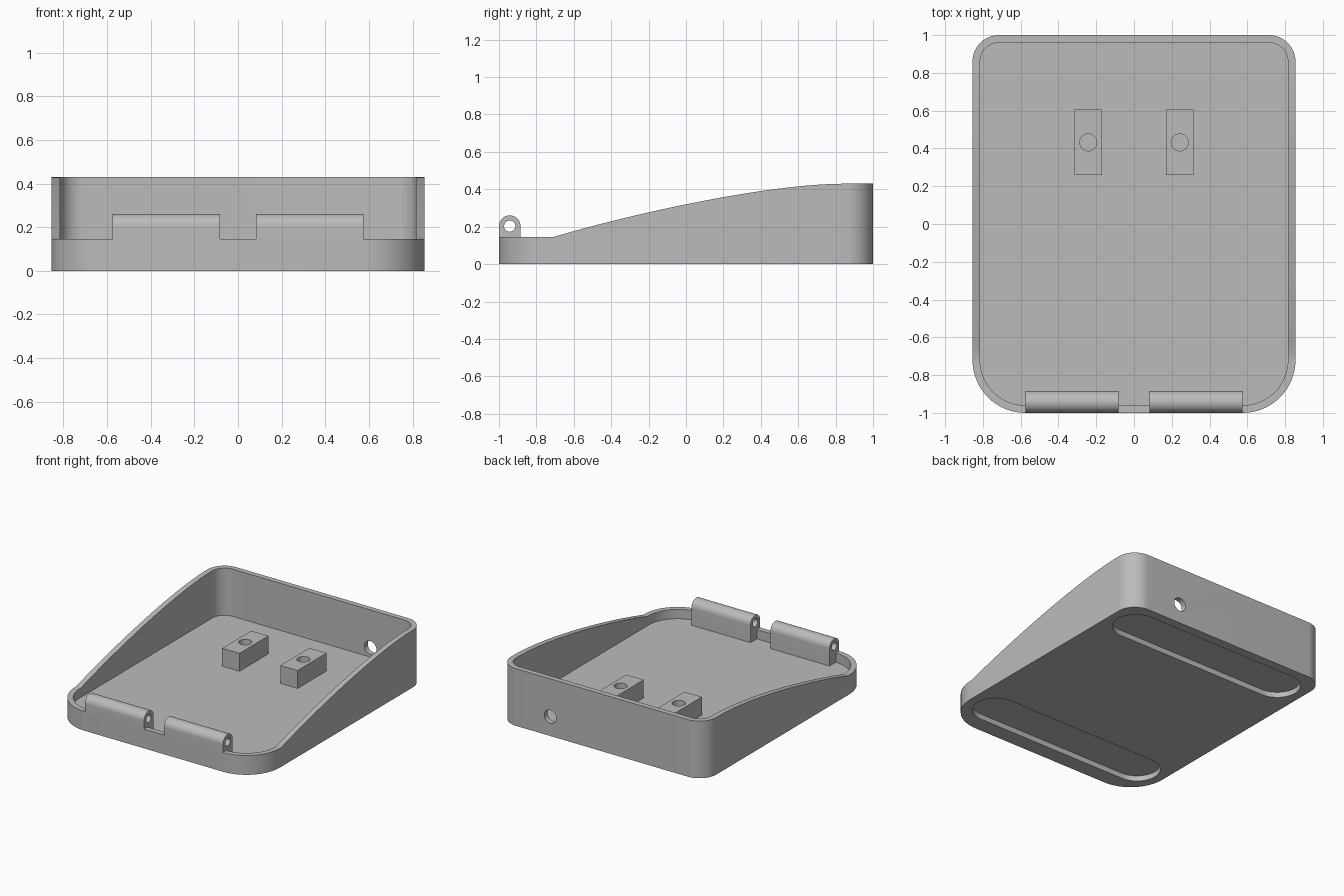
import bpy, bmesh, math

if "Cube" in bpy.data.objects:
    bpy.data.objects.remove(bpy.data.objects["Cube"])

FLOOR, RIM, TOP = 0.075, 0.145, 0.43
grey = bpy.data.materials.new("grey plastic")
grey.diffuse_color = (0.5, 0.5, 0.5, 1)
grey.use_nodes = True
grey.node_tree.nodes["Principled BSDF"].inputs["Base Color"].default_value = grey.diffuse_color


def prism(name, pts, axis, lo, hi):
    """Extrude a closed 2D profile along an axis."""
    place = {"X": lambda u, v, w: (w, u, v),
             "Y": lambda u, v, w: (u, w, v),
             "Z": lambda u, v, w: (u, v, w)}[axis]
    bm = bmesh.new()
    a = [bm.verts.new(place(u, v, lo)) for u, v in pts]
    b = [bm.verts.new(place(u, v, hi)) for u, v in pts]
    bm.faces.new(a)
    bm.faces.new(b)
    n = len(pts)
    for i in range(n):
        j = (i + 1) % n
        bm.faces.new((a[i], a[j], b[j], b[i]))
    bmesh.ops.recalc_face_normals(bm, faces=bm.faces)
    me = bpy.data.meshes.new(name)
    bm.to_mesh(me)
    bm.free()
    me.materials.append(grey)
    ob = bpy.data.objects.new(name, me)
    bpy.context.collection.objects.link(ob)
    return ob


def arc(cx, cy, r, a0, a1, n=16):
    return [(cx + r * math.cos(math.radians(a0 + (a1 - a0) * i / n)),
             cy + r * math.sin(math.radians(a0 + (a1 - a0) * i / n)))
            for i in range(n + 1)]


def circle(cx, cy, r, n=40):
    return arc(cx, cy, r, 0, 360, n)[:-1]


def outline(inset):
    """Rounded plan shape: tight rear corners, wide front corners."""
    rb, rf = 0.14 - inset, 0.28 - inset
    return (arc(0.715, 0.86, rb, 0, 90) + arc(-0.715, 0.86, rb, 90, 180)
            + arc(-0.575, -0.72, rf, 180, 270) + arc(0.575, -0.72, rf, 270, 360))


def cut(ob, cutters):
    """Subtract the cutters, then remove them."""
    for c in cutters:
        m = ob.modifiers.new("cut", "BOOLEAN")
        m.operation, m.solver, m.object = "DIFFERENCE", "EXACT", c
        c.hide_render = True
    bpy.context.view_layer.update()
    dg = bpy.context.evaluated_depsgraph_get()
    me = bpy.data.meshes.new_from_object(ob.evaluated_get(dg))
    ob.modifiers.clear()
    ob.data = me
    for c in cutters:
        bpy.data.objects.remove(c)


def smooth(ob):
    bpy.ops.object.select_all(action="DESELECT")
    ob.select_set(True)
    bpy.context.view_layer.objects.active = ob
    bpy.ops.object.shade_smooth_by_angle(angle=math.radians(30))


# Swept rim line, seen from the side
p = [(-0.71, RIM), (-0.25, 0.28), (0.45, TOP), (0.85, TOP)]
rim = []
for i in range(25):
    t = i / 24
    k = [(1 - t) ** 3, 3 * t * (1 - t) ** 2, 3 * t * t * (1 - t), t ** 3]
    rim.append(tuple(sum(k[j] * p[j][d] for j in range(4)) for d in (0, 1)))
above_rim = [(-1.2, RIM)] + rim + [(1.2, TOP), (1.2, 0.8), (-1.2, 0.8)]

# Tray: hollow shell with sloped rim, underside foot recesses and a cable hole
tray = prism("tray", outline(0), "Z", 0, 0.5)
cutters = [prism("cavity", outline(0.04), "Z", FLOOR, 0.9),
           prism("rim_cutter", above_rim, "X", -1.2, 1.2),
           prism("cable_hole", circle(0.43, 0.145, 0.05), "Y", 0.9, 1.1)]
for y in (0.77, -0.72):
    slot = arc(0.63, y, 0.16, -90, 90, 24) + arc(-0.63, y, 0.16, 90, 270, 24)
    cutters.append(prism("foot_recess", slot, "Z", -0.1, 0.04))
cut(tray, cutters)
smooth(tray)

# Hinge knuckles on the front wall and drilled mounting blocks on the floor
hy, hz, hr = -0.9425, 0.203, 0.0575
knuckle = ([(-0.96, FLOOR - 0.005), (hy + hr, FLOOR - 0.005)]
           + arc(hy, hz, hr, 0, 180, 24) + [(-1.0, RIM), (-0.96, RIM)])
for side, s in (("left", -1), ("right", 1)):
    x0, x1 = sorted((s * 0.083, s * 0.575))
    hinge = prism("hinge_" + side, knuckle, "X", x0, x1)
    cut(hinge, [prism("pin_hole", circle(hy, hz, 0.03), "X", x0 - 0.1, x1 + 0.1)])
    smooth(hinge)

    cx = s * 0.242
    square = [(cx - 0.072, 0.26), (cx + 0.072, 0.26),
              (cx + 0.072, 0.605), (cx - 0.072, 0.605)]
    block = prism("mounting_block_" + side, square, "Z", FLOOR - 0.005, 0.21)
    cut(block, [prism("screw_hole", circle(cx, 0.432, 0.045), "Z", 0.09, 0.4)])
    smooth(block)
